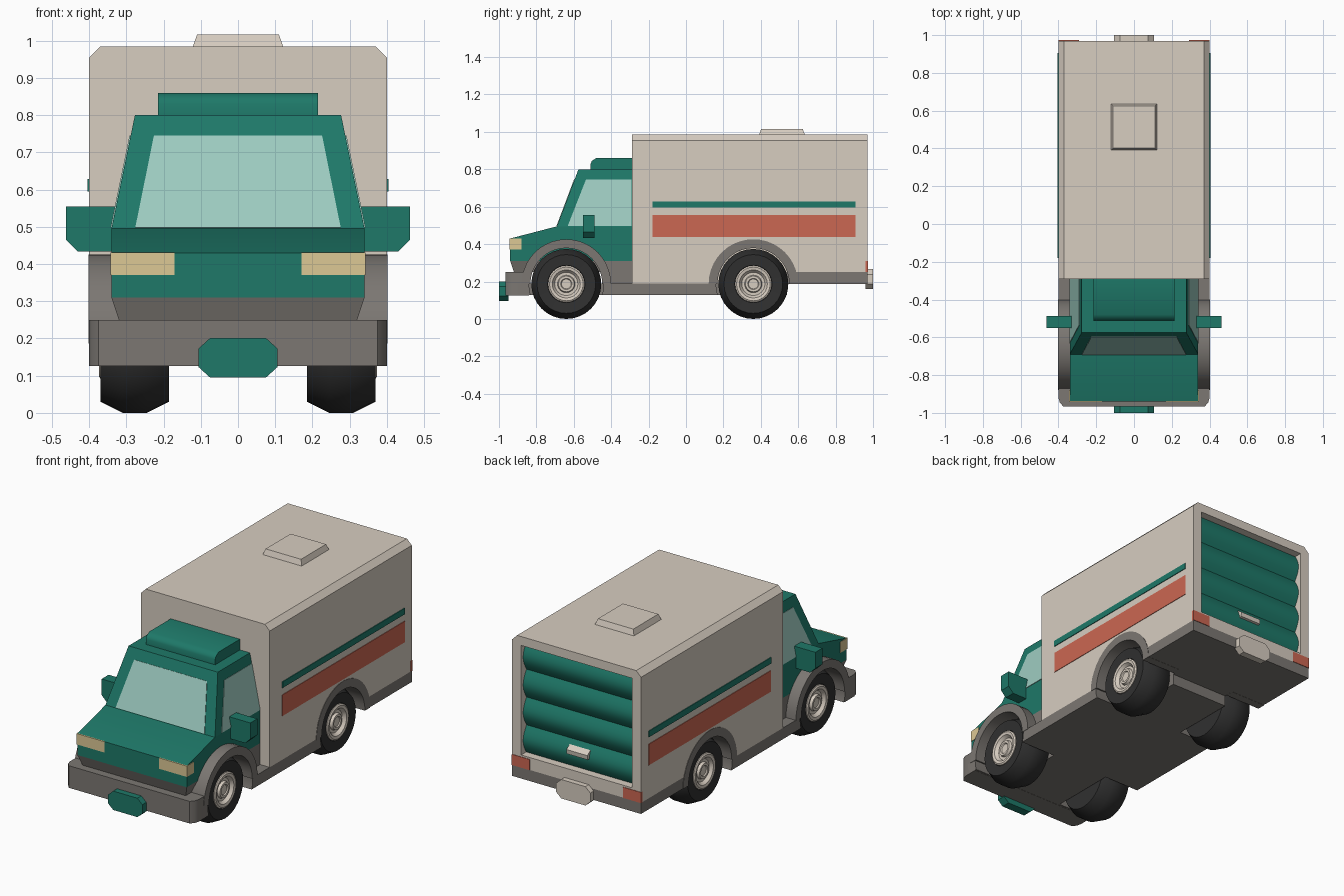
import bpy, bmesh, math
from mathutils import Vector

if "Cube" in bpy.data.objects:
    bpy.data.objects.remove(bpy.data.objects["Cube"])

def material(name, r, g, b):
    m = bpy.data.materials.new(name)
    m.diffuse_color = (r, g, b, 1)
    m.use_nodes = True
    m.node_tree.nodes["Principled BSDF"].inputs["Base Color"].default_value = m.diffuse_color
    return m

GREEN = material("green_paint", 0.013, 0.19, 0.14)
CREAM = material("cream_panel", 0.68, 0.61, 0.53)
GREY = material("grey_trim", 0.20, 0.185, 0.17)
RED = material("red_stripe", 0.60, 0.135, 0.085)
GLASS = material("pale_glass", 0.34, 0.60, 0.53)
LAMP = material("headlight_yellow", 0.72, 0.58, 0.30)
TYRE = material("tyre_rubber", 0.03, 0.03, 0.03)

def make(name, verts, faces, mat, angle=35):
    bm = bmesh.new()
    vs = [bm.verts.new(v) for v in verts]
    for f in faces:
        bm.faces.new([vs[i] for i in f])
    bmesh.ops.recalc_face_normals(bm, faces=bm.faces)
    me = bpy.data.meshes.new(name)
    bm.to_mesh(me)
    bm.free()
    if mat:
        me.materials.append(mat)
    ob = bpy.data.objects.new(name, me)
    bpy.context.collection.objects.link(ob)
    smooth(ob, angle)
    return ob

def smooth(ob, angle):
    bpy.ops.object.select_all(action='DESELECT')
    ob.select_set(True)
    bpy.context.view_layer.objects.active = ob
    bpy.ops.object.shade_smooth_by_angle(angle=math.radians(angle))

def prism(name, pts, axis, a, b, mat, angle=35):
    """Extrude a 2D outline from a to b along an axis."""
    place = {'x': lambda p, t: (t, p[0], p[1]),
             'y': lambda p, t: (p[0], t, p[1]),
             'z': lambda p, t: (p[0], p[1], t)}[axis]
    n = len(pts)
    verts = [place(p, a) for p in pts] + [place(p, b) for p in pts]
    faces = [tuple(range(n)), tuple(range(n, 2 * n))]
    faces += [(i, (i + 1) % n, (i + 1) % n + n, i + n) for i in range(n)]
    return make(name, verts, faces, mat, angle)

def box(name, x, y, z, mat):
    return prism(name, [(x[0], y[0]), (x[1], y[0]), (x[1], y[1]), (x[0], y[1])], 'z', *z, mat)

def frustum(name, low, high, mat):
    """Rectangles given as (half width, y front, y back, z)."""
    verts = [v for h, y0, y1, z in (low, high)
             for v in ((-h, y0, z), (h, y0, z), (h, y1, z), (-h, y1, z))]
    faces = [(0, 1, 2, 3), (4, 5, 6, 7)] + [(i, (i + 1) % 4, (i + 1) % 4 + 4, i + 4) for i in range(4)]
    return make(name, verts, faces, mat)

def lathe(name, profile, side, y, z, mat, seg=32):
    """Revolve (x, radius) points about the axle."""
    verts, n = [], len(profile)
    for k in range(seg):
        t = 2 * math.pi * k / seg
        verts += [(side * x, y + r * math.cos(t), z + r * math.sin(t)) for x, r in profile]
    faces = [(k * n + i, k * n + i + 1, (k + 1) % seg * n + i + 1, (k + 1) % seg * n + i)
             for k in range(seg) for i in range(n - 1)]
    faces += [tuple(k * n + e for k in range(seg)) for e in (0, n - 1)]
    return make(name, verts, faces, mat)

def cut(ob, cutters, angle=35):
    bpy.ops.object.select_all(action='DESELECT')
    ob.select_set(True)
    bpy.context.view_layer.objects.active = ob
    for c in cutters:
        m = ob.modifiers.new("cut", 'BOOLEAN')
        m.operation, m.solver, m.object = 'DIFFERENCE', 'EXACT', c
        while ob.modifiers[0] != m:
            bpy.ops.object.modifier_move_up(modifier=m.name)
        bpy.ops.object.modifier_apply(modifier=m.name)
    smooth(ob, angle)

def mirrored(pts):
    return pts + [(-x, v) for x, v in reversed(pts)]

AXLES = {"front": -0.64, "rear": 0.36}
AXLE_Z = 0.187

# Wheel well cutters
wells = [lathe("well_cutter", [(0.18, 0.2), (0.5, 0.2)], s, y, AXLE_Z, None)
         for y in AXLES.values() for s in (1, -1)]

# Chassis and bumpers
nose = mirrored([(0.4, -0.84), (0.4, -0.92), (0.393, -0.945), (0.375, -0.965)])
chassis = box("chassis", (-0.4, 0.4), (-0.9, 0.54), (0.127, 0.19), GREY)
front_bumper = prism("front_bumper", nose, 'z', 0.126, 0.25, GREY)
rear_bumper = box("rear_bumper", (-0.4, 0.4), (0.5, 0.97), (0.188, 0.25), GREY)

# Cargo box with chamfered roof edges
cargo = prism("cargo_box", mirrored([(0.4, 0.25), (0.4, 0.955), (0.37, 0.985)]), 'y', -0.29, 0.97, CREAM)
skirt = box("cargo_skirt", (-0.4, 0.4), (-0.29, 0.3), (0.19, 0.25), CREAM)
opening = box("door_cutter", (-0.345, 0.345), (0.9, 1.1), (0.32, 0.935), None)

# Cab lower body, grey sill and tapered upper cab
cab = prism("cab_body", [(-0.94, 0.31), (-0.94, 0.43), (-0.69, 0.495), (-0.29, 0.495), (-0.29, 0.31)],
            'x', -0.34, 0.34, GREEN)
sill = frustum("cab_sill", (0.32, -0.92, -0.29, 0.25), (0.34, -0.94, -0.29, 0.31), GREY)
step = box("cab_step", (-0.34, 0.34), (-0.45, -0.29), (0.19, 0.31), GREY)
frustum("cab_upper", (0.34, -0.69, -0.29, 0.495), (0.277, -0.575, -0.29, 0.80), GREEN)

for part in (chassis, front_bumper, rear_bumper, skirt, cab, sill, step):
    cut(part, wells)
cut(cargo, wells[2:] + [opening], 50)
for c in wells + [opening]:
    bpy.data.objects.remove(c)

# Roof fairing and roof vent
prism("roof_fairing", [(-0.51, 0.795), (-0.51, 0.83), (-0.503, 0.845), (-0.48, 0.86), (-0.29, 0.86), (-0.29, 0.795)],
      'x', -0.215, 0.215, GREEN)
vent = frustum("roof_vent", (0.123, 0.39, 0.637, 0.98), (0.11, 0.402, 0.624, 1.016), CREAM)

# Windows lying on the sloped cab faces
def front_y(z): return -0.69 + (z - 0.495) / 0.305 * 0.115
def side_x(z): return 0.34 - (z - 0.495) / 0.305 * 0.063

def pane(name, corners, out):
    verts = [Vector(c) + Vector(out) * t for t in (-1, 1) for c in corners]
    faces = [(0, 1, 2, 3), (4, 5, 6, 7)] + [(i, (i + 1) % 4, (i + 1) % 4 + 4, i + 4) for i in range(4)]
    make(name, verts, faces, GLASS)

pane("windscreen", [(x, front_y(z), z) for x, z in
     ((-0.276, 0.497), (0.276, 0.497), (0.226, 0.744), (-0.226, 0.744))], (0, -0.003, 0.001))

# Roller door with curved slats, and its handle
z0, z1, slats, steps = 0.315, 0.94, 4, 8
h = (z1 - z0) / slats
slat = [(0.922 + 0.03 * math.sin(math.pi * (i % steps) / steps), z0 + h * i / steps)
        for i in range(slats * steps + 1)]
prism("roller_door", slat + [(0.89, z1), (0.89, z0)], 'x', -0.35, 0.35, GREEN)
prism("door_handle", [(0.935, 0.395), (0.965, 0.40), (0.968, 0.425), (0.94, 0.445)], 'x', -0.065, 0.065, CREAM)

# Number plate blanks
def plate(z):
    return mirrored([(0.075, z - 0.053), (0.106, z - 0.025), (0.106, z + 0.025), (0.075, z + 0.053)])
prism("front_plate", plate(0.148), 'y', -1.0, -0.95, GREEN)
prism("rear_plate", plate(0.213), 'y', 0.96, 1.0, CREAM)

for s, side in ((1, "right"), (-1, "left")):
    # Side glass
    pane(side + "_window", [(s * side_x(z), y, z) for y, z in
         ((-0.632, 0.497), (-0.535, 0.744), (-0.292, 0.744), (-0.292, 0.497))], (s * 0.003, 0, 0.001))
    # Lamps
    box(side + "_headlight", sorted((s * 0.17, s * 0.343)), (-0.943, -0.88), (0.37, 0.431), LAMP)
    box(side + "_tail_light", sorted((s * 0.29, s * 0.401)), (0.96, 0.973), (0.25, 0.31), RED)
    # Side stripes
    box(side + "_green_stripe", sorted((s * 0.39, s * 0.404)), (-0.18, 0.905), (0.595, 0.629), GREEN)
    box(side + "_red_stripe", sorted((s * 0.39, s * 0.403)), (-0.18, 0.905), (0.437, 0.555), RED)
    # Door mirror
    prism(side + "_mirror", [(s * x, z) for x, z in
          ((0.325, 0.433), (0.43, 0.433), (0.462, 0.465), (0.462, 0.555), (0.325, 0.555))],
          'y', -0.55, -0.488, GREEN)
    for end, y in AXLES.items():
        # Wheel arch ring
        arc = [math.pi * i / 20 for i in range(21)]
        ring = [(y + 0.239 * math.cos(a), AXLE_Z + 0.239 * math.sin(a)) for a in arc]
        ring += [(y + 0.192 * math.cos(a), AXLE_Z + 0.192 * math.sin(a)) for a in reversed(arc)]
        prism(f"{end}_{side}_wheel_arch", ring, 'x', s * 0.18, s * 0.402, GREY)
        # Tyre and hub
        lathe(f"{end}_{side}_tyre", [(0.185, 0.09), (0.185, 0.157), (0.245, 0.187), (0.31, 0.187),
              (0.37, 0.157), (0.365, 0.10), (0.34, 0.09)], s, y, AXLE_Z, TYRE)
        lathe(f"{end}_{side}_hub", [(0.33, 0.098), (0.368, 0.098), (0.373, 0.09), (0.37, 0.075), (0.352, 0.062),
              (0.352, 0.047), (0.366, 0.042), (0.366, 0.03), (0.36, 0.026), (0.36, 0.008)],
              s, y, AXLE_Z, CREAM, 24)
